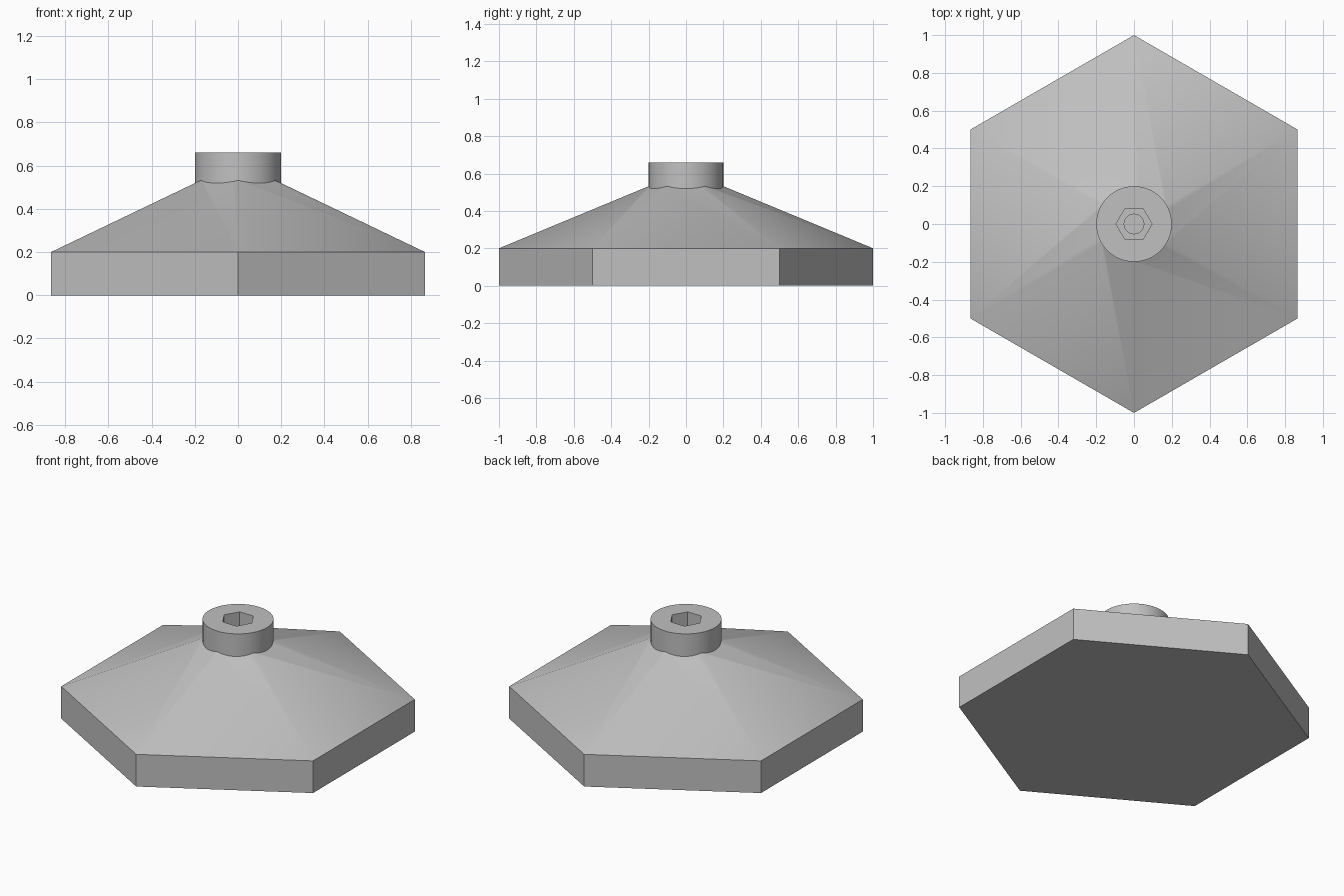
import bpy
import bmesh
from math import sin, cos, radians, pi, tau

if "Cube" in bpy.data.objects:
    bpy.data.objects.remove(bpy.data.objects["Cube"], do_unlink=True)

SEG = 48                 # sides of the round parts
STEP = SEG // 6          # round sides per hexagon side
COLLAR_R = 0.2
RIM_Z, RISE = 0.2, 0.415
TOP_Z, SOCKET_Z, DRILL_Z = 0.66, 0.5, 0.4

gray = bpy.data.materials.new("plain gray")
gray.use_nodes = True
gray.diffuse_color = (0.53, 0.53, 0.53, 1)
gray.node_tree.nodes["Principled BSDF"].inputs["Base Color"].default_value = gray.diffuse_color


def slope_height(angle):
    """Height of the six-sided slope where it meets the collar."""
    off_middle = (angle + pi / 6) % (pi / 3) - pi / 6
    reach = COLLAR_R * cos(off_middle) / cos(pi / 6)
    return RIM_Z + RISE * (1 - reach)


def ring(bm, sides, radius, height, start=0.0):
    verts = []
    for i in range(sides):
        a = start + tau * i / sides
        z = height(a) if callable(height) else height
        verts.append(bm.verts.new((radius * cos(a), radius * sin(a), z)))
    return verts


def wall(bm, a, b):
    """Quads between two rings of equal count."""
    n = len(a)
    for i in range(n):
        j = (i + 1) % n
        bm.faces.new((a[i], a[j], b[j], b[i]))


def hex_to_round(bm, hexagon, circle, shift=0):
    """Six flat faces between a hexagon and a circle."""
    for k in range(6):
        arc = [circle[(shift + k * STEP + i) % SEG] for i in range(STEP + 1)]
        bm.faces.new([hexagon[k], hexagon[(k + 1) % 6]] + arc[::-1])


def finish(bm, name):
    bmesh.ops.recalc_face_normals(bm, faces=bm.faces)
    mesh = bpy.data.meshes.new(name)
    bm.to_mesh(mesh)
    bm.free()
    mesh.materials.append(gray)
    obj = bpy.data.objects.new(name, mesh)
    bpy.context.collection.objects.link(obj)
    bpy.ops.object.select_all(action='DESELECT')
    obj.select_set(True)
    bpy.context.view_layer.objects.active = obj
    bpy.ops.object.shade_smooth_by_angle(angle=radians(30))


# Hexagonal base with sloping top, open where the collar stands
bm = bmesh.new()
bottom = ring(bm, 6, 1, 0, pi / 6)
rim = ring(bm, 6, 1, RIM_Z, pi / 6)
seat = ring(bm, SEG, COLLAR_R, slope_height)
bm.faces.new(bottom)
wall(bm, bottom, rim)
hex_to_round(bm, rim, seat, STEP // 2)
finish(bm, "hexagonal_base")

# Round collar with a hexagonal socket and a drilled hole in its floor
bm = bmesh.new()
foot = ring(bm, SEG, COLLAR_R, slope_height)
lip = ring(bm, SEG, COLLAR_R, TOP_Z)
socket_top = ring(bm, 6, 0.095, TOP_Z)
socket_floor = ring(bm, 6, 0.095, SOCKET_Z)
drill_top = ring(bm, SEG, 0.052, SOCKET_Z)
drill_floor = ring(bm, SEG, 0.052, DRILL_Z)
wall(bm, foot, lip)
hex_to_round(bm, socket_top, lip)
wall(bm, socket_top, socket_floor)
hex_to_round(bm, socket_floor, drill_top)
wall(bm, drill_top, drill_floor)
bm.faces.new(drill_floor)
finish(bm, "socket_collar")

# Face the open collar's surfaces outward
collar = bpy.data.objects["socket_collar"].data
lip_face = next(p for p in collar.polygons if p.center.z > TOP_Z - 0.001)
if lip_face.normal.z < 0:
    collar.flip_normals()
